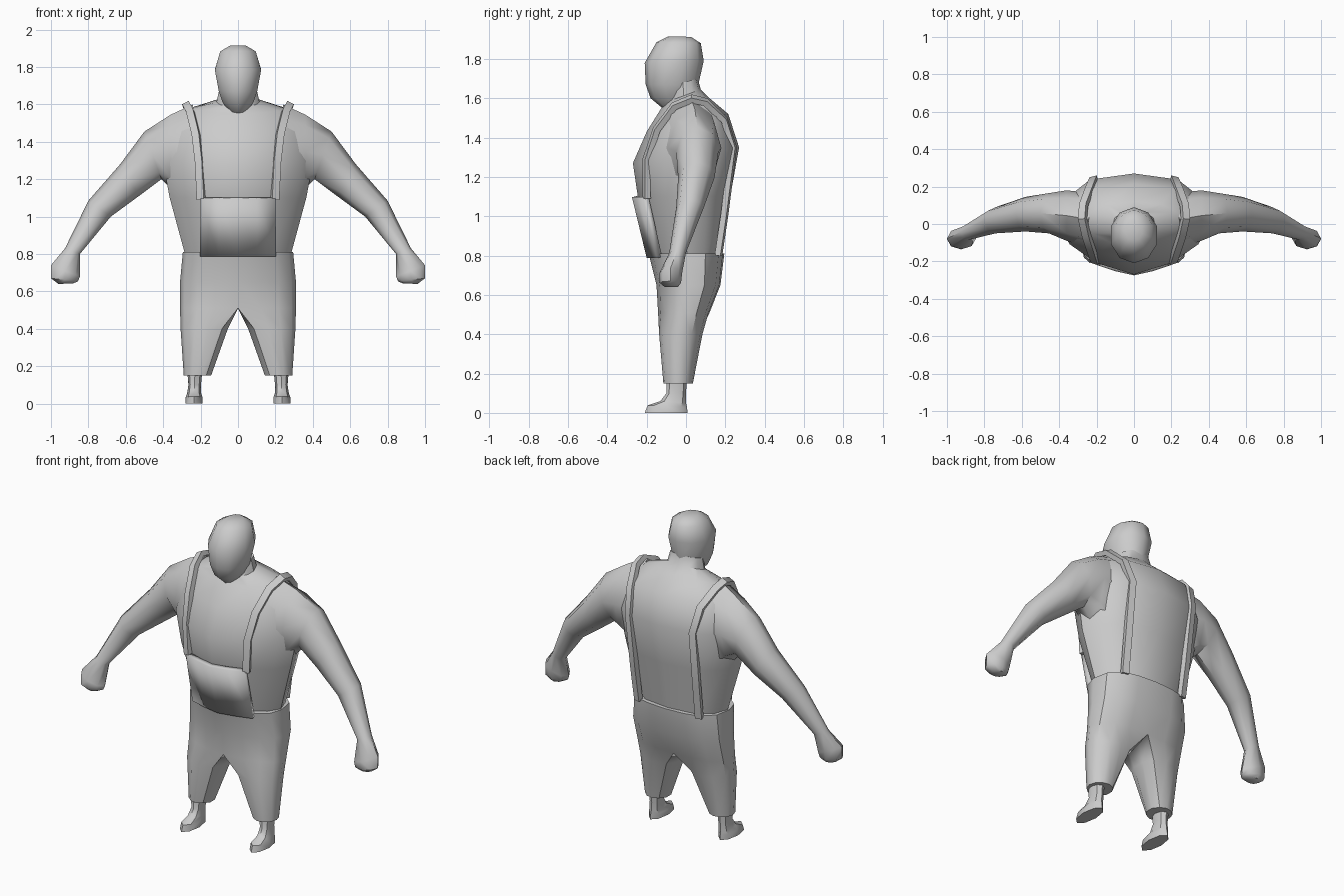
import bpy, bmesh, math
from mathutils import Vector

if "Cube" in bpy.data.objects:
    bpy.data.objects.remove(bpy.data.objects["Cube"])


def finish(name, bm, mirror=False, thick=0, angle=38):
    bmesh.ops.recalc_face_normals(bm, faces=bm.faces)
    me = bpy.data.meshes.new(name)
    bm.to_mesh(me)
    bm.free()
    ob = bpy.data.objects.new(name, me)
    bpy.context.collection.objects.link(ob)
    if thick:
        m = ob.modifiers.new("thickness", 'SOLIDIFY')
        m.thickness, m.offset = thick, 0
    if mirror:
        m = ob.modifiers.new("mirror", 'MIRROR')
        m.merge_threshold = 0.002
    bpy.ops.object.select_all(action='DESELECT')
    ob.select_set(True)
    bpy.context.view_layer.objects.active = ob
    bpy.ops.object.shade_smooth_by_angle(angle=math.radians(angle))
    return ob


def skin(rings, closed=True, caps=True):
    """Bridge equal-length point rings into a surface."""
    bm = bmesh.new()
    vs = [[bm.verts.new(p) for p in r] for r in rings]
    n = len(vs[0])
    for a, b in zip(vs, vs[1:]):
        for i in range(n if closed else n - 1):
            j = (i + 1) % n
            bm.faces.new((a[i], a[j], b[j], b[i]))
    if caps:
        bm.faces.new(vs[0][::-1])
        bm.faces.new(vs[-1])
    return bm


def ring(x0, x1, zf, yf, zb, yb, unit):
    """Level or tilted ring from a unit section; t=-1 is front, t=1 is back."""
    cx, rx = (x0 + x1) / 2, (x1 - x0) / 2
    return [(cx + s * rx, yf + (yb - yf) * (t + 1) / 2, zf + (zb - zf) * (t + 1) / 2)
            for s, t in unit]


def circle(n):
    return [(math.sin(2 * math.pi * i / n), -math.cos(2 * math.pi * i / n)) for i in range(n)]


# Torso with neck: flatter back, pointed front
half = [(0, -1), (.5, -.77), (.85, -.4), (1, 0), (.9, .5), (.58, .88), (0, 1)]
body = half + [(-s, t) for s, t in half[-2:0:-1]]
torso = [(.27, .75, -.15, .75, .165), (.365, 1.1, -.245, 1.1, .225),
         (.405, 1.27, -.27, 1.35, .27), (.36, 1.43, -.2, 1.52, .215),
         (.26, 1.55, -.125, 1.6, .12), (.115, 1.58, -.1, 1.645, .075),
         (.1, 1.66, -.09, 1.7, .06)]
finish("torso", skin([ring(-w, w, *r, body) for w, *r in torso]))

# Head
head = [(.045, 1.55, -.12, 1.58, .03), (.085, 1.6, -.18, 1.62, .06),
        (.108, 1.67, -.205, 1.67, .063), (.13, 1.78, -.21, 1.79, .09),
        (.1, 1.885, -.15, 1.88, .075), (.045, 1.915, -.09, 1.912, .025)]
finish("head", skin([ring(-w, w, *r, circle(10)) for w, *r in head]), angle=50)

# Arms with fists: top x,z / bottom x,z / front y, back y
arm = [(.24, 1.6, .3, 1.08, -.12, .17), (.36, 1.545, .36, 1.15, -.09, .18),
       (.5, 1.455, .41, 1.2, -.05, .165), (.63, 1.28, .53, 1.11, -.04, .145),
       (.8, 1.085, .68, 1.0, -.05, .09), (.925, .83, .845, .8, -.085, .0),
       (1.0, .74, .845, .68, -.135, -.02), (1.0, .67, .855, .655, -.135, -.025),
       (.96, .64, .88, .643, -.11, -.04)]
rings = []
for xt, zt, xb, zb, yf, yb in arm:
    rings.append([((xt + xb) / 2 + (xt - xb) / 2 * s, (yf + yb) / 2 + (yb - yf) / 2 * t,
                   (zt + zb) / 2 + (zt - zb) / 2 * s) for s, t in circle(8)])
finish("arm", skin(rings), mirror=True, angle=50)

# Trousers: half-section opens flat at the middle and rounds into a leg
flat = [(-1, -1), (-.2, -.9), (.4, -.68), (.85, -.4), (1, 0), (.88, .5), (.4, .85),
        (-.2, .96), (-1, 1), (-1, .4), (-1, -.4)]
round_ = [(-.6, -.75), (-.1, -1), (.4, -.9), (.85, -.5), (1, 0), (.85, .5), (.4, .9),
          (-.1, 1), (-.6, .78), (-.95, .3), (-.95, -.3)]
legs = [(.81, 0, .295, -.19, .195, 0), (.65, 0, .31, -.15, .175, 0),
        (.51, 0, .31, -.142, .12, .0), (.4, .05, .307, -.14, .085, .7),
        (.15, .14, .29, -.115, .035, 1)]
rings = []
for z, x0, x1, yf, yb, k in legs:
    sec = [(a[0] + (b[0] - a[0]) * k, a[1] + (b[1] - a[1]) * k) for a, b in zip(flat, round_)]
    rings.append(ring(x0, x1, z, yf, z, yb, sec))
bm = skin(rings)
bmesh.ops.recalc_face_normals(bm, faces=bm.faces)
inner = [f for f in bm.faces if all(v.co.x < .001 for v in f.verts)]
bmesh.ops.delete(bm, geom=inner, context='FACES')
finish("trousers", bm, mirror=True)

# Bib panel
rows = []
for z, w, side, mid in [(1.1, .195, -.205, -.26), (.79, .2, -.135, -.185)]:
    rows.append([(w * s, mid + (side - mid) * abs(s) ** 1.3, z) for s in (-1, -.5, 0, .5, 1)])
finish("bib", skin(rows, closed=False, caps=False), thick=.03)

# Shoulder straps: box section swept front to back
path = [(.197, -.2, 1.09), (.207, -.2, 1.29), (.225, -.15, 1.44), (.255, -.06, 1.56),
        (.275, .03, 1.597), (.27, .1, 1.58), (.235, .195, 1.49), (.215, .24, 1.35),
        (.21, .195, 1.0), (.205, .165, .8)]
pts = [Vector(p) for p in path]
rings = []
for i, p in enumerate(pts):
    d = (pts[min(i + 1, len(pts) - 1)] - pts[max(i - 1, 0)]).normalized()
    lean = -.5 if p.z > 1.5 else (.35 if p.y < 0 else -.25)
    across = Vector((1, lean if p.z < 1.5 else 0, lean if p.z > 1.5 else 0))
    across = (across - d * across.dot(d)).normalized()
    out = d.cross(across).normalized()
    if out.dot(p - Vector((p.x, .02, 1.2))) < 0:
        out = -out
    rings.append([p + across * a * .02 + out * b * .015
                  for a, b in ((-1, -1), (1, -1), (1, 1), (-1, 1))])
finish("strap", skin(rings), mirror=True)

# Bare feet
foot = [(.19, .272, .18, -.1, .18, .005), (.198, .265, .1, -.1, .1, .0),
        (.197, .272, .06, -.13, .05, .0), (.19, .28, .038, -.195, .03, .005),
        (.19, .282, 0, -.21, 0, .008)]
finish("foot", skin([ring(*r, circle(8)) for r in foot]), mirror=True)
